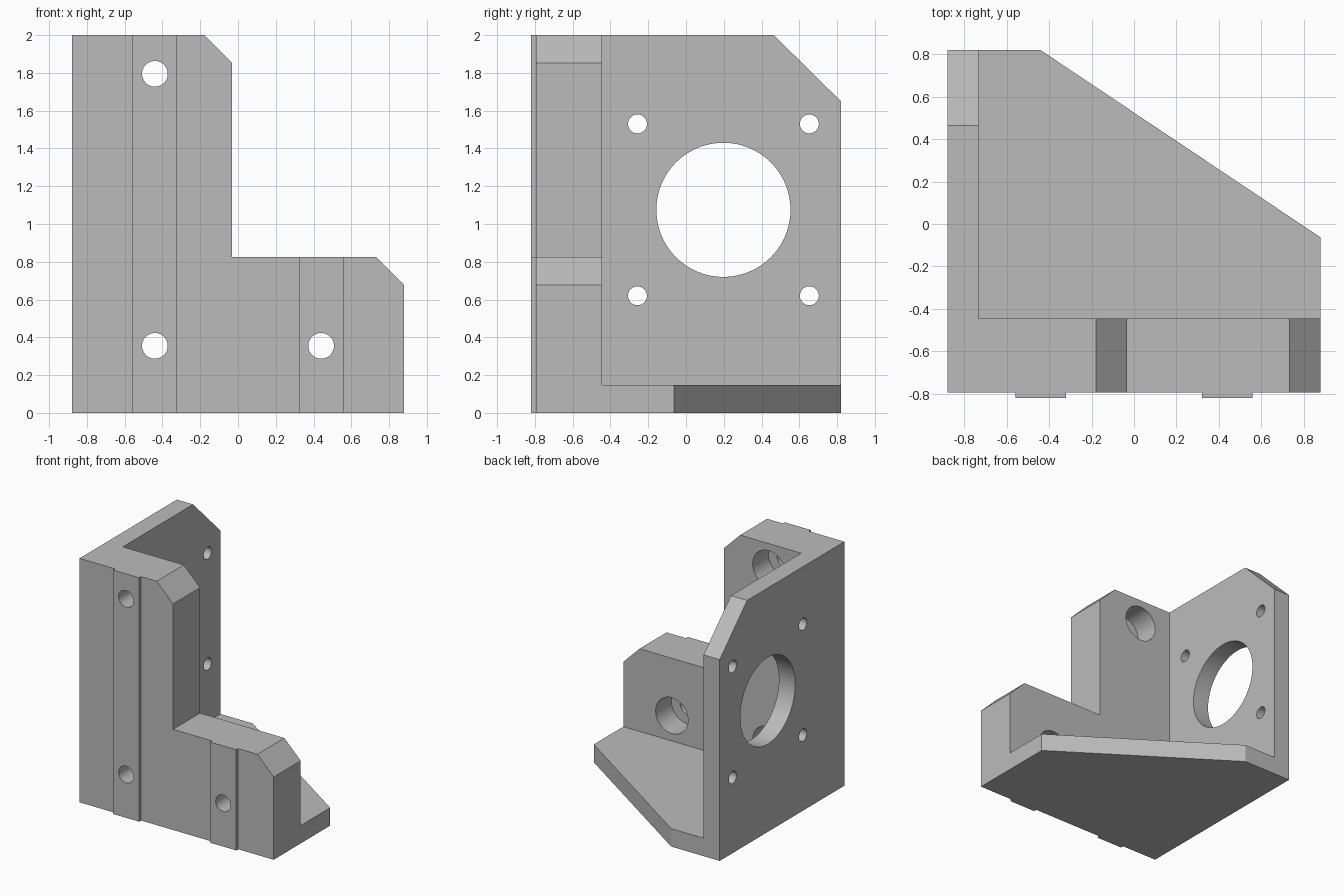
import bpy
import bmesh
import math
from mathutils import Matrix, Vector

cube = bpy.data.objects.get("Cube")
if cube:
    bpy.data.objects.remove(cube, do_unlink=True)

# Overall extents and wall sizes
LEFT, RIGHT = -0.88, 0.88
FRONT, BACK = -0.795, 0.82
TOP, STEP, CHAMFER = 2.0, 0.825, 0.147
WALL = 0.147
PLATE_BACK = -0.445

grey = bpy.data.materials.new("light_grey")
grey.use_nodes = True
grey.diffuse_color = (0.5, 0.5, 0.5, 1)
grey.node_tree.nodes["Principled BSDF"].inputs["Base Color"].default_value = grey.diffuse_color


def add_object(name, bm):
    bmesh.ops.recalc_face_normals(bm, faces=bm.faces)
    mesh = bpy.data.meshes.new(name)
    bm.to_mesh(mesh)
    bm.free()
    mesh.materials.append(grey)
    obj = bpy.data.objects.new(name, mesh)
    bpy.context.collection.objects.link(obj)
    return obj


def prism(name, outline, axis, start, end):
    """Extrude a 2D outline along an axis; the outline fills the other two axes."""
    def point(p):
        co = list(p)
        co.insert(axis, start)
        return co
    bm = bmesh.new()
    face = bm.faces.new([bm.verts.new(point(p)) for p in outline])
    moved = bmesh.ops.extrude_face_region(bm, geom=[face])["geom"]
    shift = Vector((0, 0, 0))
    shift[axis] = end - start
    verts = [v for v in moved if isinstance(v, bmesh.types.BMVert)]
    bmesh.ops.translate(bm, vec=shift, verts=verts)
    return add_object(name, bm)


def cylinder(name, centre, radius, depth, axis, sides=64):
    turn = Matrix.Rotation(math.pi / 2, 4, axis)
    bm = bmesh.new()
    bmesh.ops.create_cone(bm, cap_ends=True, segments=sides, radius1=radius, radius2=radius,
                          depth=depth, matrix=Matrix.Translation(centre) @ turn)
    return add_object(name, bm)


def combine(target, tool, operation):
    """Apply one boolean and discard the tool."""
    tool.hide_render = True
    mod = target.modifiers.new("combine", 'BOOLEAN')
    mod.operation = operation
    mod.solver = 'EXACT'
    mod.object = tool
    graph = bpy.context.evaluated_depsgraph_get()
    mesh = bpy.data.meshes.new_from_object(target.evaluated_get(graph))
    target.modifiers.clear()
    target.data = mesh
    bpy.data.objects.remove(tool, do_unlink=True)


# Thick L-shaped front plate with two chamfered corners
UPRIGHT = -0.032
bracket = prism("motor_bracket", [
    (LEFT, 0), (RIGHT, 0), (RIGHT, STEP - CHAMFER), (RIGHT - CHAMFER, STEP), (UPRIGHT, STEP),
    (UPRIGHT, TOP - CHAMFER), (UPRIGHT - CHAMFER, TOP), (LEFT, TOP)], 1, FRONT, PLATE_BACK)

# Side wall with a sloped upper back corner
side_wall = prism("side_wall", [
    (FRONT, 0), (BACK, 0), (BACK, 1.65), (0.465, TOP), (FRONT, TOP)], 0, LEFT, LEFT + WALL)
combine(bracket, side_wall, 'UNION')

# Base with a long diagonal edge
base = prism("base", [
    (LEFT, FRONT), (RIGHT, FRONT), (RIGHT, -0.063), (-0.44, BACK), (LEFT, BACK)], 2, 0, WALL)
combine(bracket, base, 'UNION')

# Shallow guide ribs on the front face
for centre_x, height in ((-0.44, TOP), (0.44, STEP)):
    a, b = centre_x - 0.118, centre_x + 0.118
    rib = prism("guide_rib", [(a, 0), (b, 0), (b, height), (a, height)], 1, -0.82, FRONT + 0.05)
    combine(bracket, rib, 'UNION')

# Screw holes with counterbores from behind
for x, z in ((-0.44, 1.795), (-0.44, 0.355), (0.44, 0.355)):
    combine(bracket, cylinder("screw_hole", (x, -0.6, z), 0.068, 0.6, 'X'), 'DIFFERENCE')
    bore = cylinder("counterbore", (x, PLATE_BACK, z), 0.147, 0.41, 'X')
    combine(bracket, bore, 'DIFFERENCE')

# Motor opening and its four fixing holes
MOTOR_Y, MOTOR_Z, SPACING = 0.198, 1.075, 0.455
wall_x = LEFT + WALL / 2
opening = cylinder("motor_opening", (wall_x, MOTOR_Y, MOTOR_Z), 0.355, 0.4, 'Y', 96)
combine(bracket, opening, 'DIFFERENCE')
for sy in (-1, 1):
    for sz in (-1, 1):
        spot = (wall_x, MOTOR_Y + sy * SPACING, MOTOR_Z + sz * SPACING)
        combine(bracket, cylinder("fixing_hole", spot, 0.05, 0.4, 'Y'), 'DIFFERENCE')

# Smooth bores, sharp plate edges
bpy.ops.object.select_all(action='DESELECT')
bracket.select_set(True)
bpy.context.view_layer.objects.active = bracket
bpy.ops.object.shade_smooth_by_angle(angle=math.radians(30))
